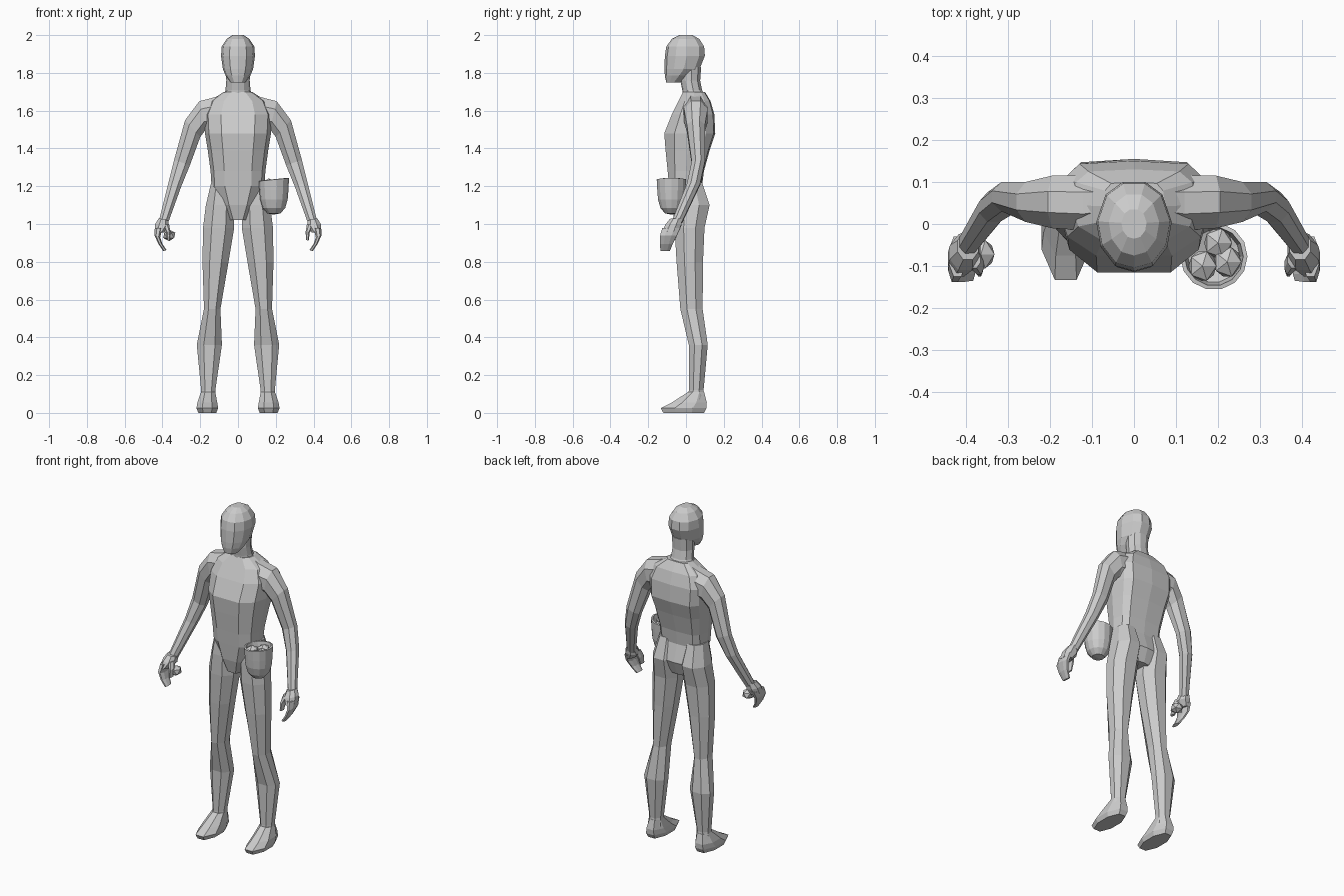
import bpy, bmesh, math
from mathutils import Vector

cube = bpy.data.objects.get("Cube")
if cube:
    bpy.data.objects.remove(cube, do_unlink=True)

grey = bpy.data.materials.new("plain grey")
grey.use_nodes = True
colour = (0.6, 0.6, 0.6, 1)
grey.diffuse_color = colour
grey.node_tree.nodes["Principled BSDF"].inputs["Base Color"].default_value = colour

# Half outlines of the cross-sections, running front to back (across, depth)
TORSO = [(0, 0), (.5, .0), (.88, .2), (1, .5), (.92, .82), (.72, .97), (0, 1)]
HEAD = [(0, 0), (.5, .06), (.88, .27), (1, .55), (.75, .86), (.3, 1)]
LIMB = [(.45, 0), (1, .3), (1, .7), (.45, 1)]


def finish(bm, name):
    bmesh.ops.recalc_face_normals(bm, faces=bm.faces)
    mesh = bpy.data.meshes.new(name)
    bm.to_mesh(mesh)
    bm.free()
    mesh.materials.append(grey)
    obj = bpy.data.objects.new(name, mesh)
    bpy.context.collection.objects.link(obj)
    return obj


def loft(name, half, rings, side=1):
    """Skin rings given as inner x, inner z, outer x, outer z, front y, back y."""
    outline = half + [(-u, v) for u, v in reversed(half) if u > 0]
    bm = bmesh.new()
    loops = []
    for xi, zi, xo, zo, front, back in rings:
        loop = []
        for u, v in outline:
            t = (u + 1) / 2
            loop.append(bm.verts.new((side * (xi + (xo - xi) * t),
                                      front + (back - front) * v,
                                      zi + (zo - zi) * t)))
        loops.append(loop)
    count = len(outline)
    for low, high in zip(loops, loops[1:]):
        for i in range(count):
            j = (i + 1) % count
            bm.faces.new((low[i], low[j], high[j], high[i]))
    bm.faces.new(loops[0])
    bm.faces.new(loops[-1])
    return finish(bm, name)


def centred(rows):
    """Level symmetric rings from height, half width, front y, back y."""
    return [(-w, z, w, z, front, back) for z, w, front, back in rows]


def level(rows):
    """Level rings from height, inner x, outer x, front y, back y."""
    return [(xi, z, xo, z, front, back) for z, xi, xo, front, back in rows]


def stone(name, place, radius):
    bm = bmesh.new()
    bmesh.ops.create_icosphere(bm, subdivisions=1, radius=radius)
    bmesh.ops.scale(bm, vec=(1, 1.1, .85), verts=bm.verts)
    bmesh.ops.translate(bm, vec=Vector(place), verts=bm.verts)
    finish(bm, name)


# Trunk, tapering to the crotch and to the base of the neck
loft("torso", TORSO, centred([
    (1.02, .05, -.06, .085), (1.10, .095, -.08, .115), (1.2, .14, -.09, .085),
    (1.28, .145, -.097, .095), (1.39, .16, -.108, .125), (1.48, .175, -.115, .155),
    (1.58, .18, -.075, .15), (1.65, .15, -.04, .13), (1.70, .075, -.015, .1)]))

# Neck and head
loft("neck", HEAD, centred([
    (1.66, .08, -.015, .11), (1.71, .066, -.02, .085),
    (1.76, .062, -.03, .075), (1.83, .065, -.03, .08)]))
loft("head", HEAD, centred([
    (1.75, .04, -.105, -.03), (1.785, .065, -.112, .025), (1.82, .08, -.114, .072),
    (1.89, .09, -.112, .1), (1.94, .086, -.104, .096), (1.98, .06, -.075, .07),
    (2.0, .03, -.035, .035)]))

# Limbs, built for each side
for label, side in (("left", 1), ("right", -1)):
    loft(label + "_leg", LIMB, level([
        (.07, .118, .2, .01, .1), (.12, .12, .195, .015, .093),
        (.36, .085, .218, .015, .115), (.55, .093, .18, -.03, .088),
        (.8, .05, .188, -.05, .09), (.98, .02, .185, -.06, .098),
        (1.1, .02, .17, -.06, .125), (1.22, .04, .142, -.05, .085)]), side)
    loft(label + "_foot", LIMB, level([
        (0, .115, .21, -.12, .095), (.025, .105, .22, -.133, .108),
        (.055, .11, .215, -.075, .11), (.11, .12, .196, .01, .096)]), side)
    loft(label + "_arm", LIMB, [
        (.06, 1.54, .05, 1.7, .0, .11), (.12, 1.5, .12, 1.672, -.015, .115),
        (.17, 1.5, .205, 1.65, -.01, .115), (.2, 1.46, .28, 1.55, .005, .1),
        (.255, 1.31, .338, 1.34, .03, .1), (.3, 1.2, .368, 1.22, .005, .075),
        (.372, 1.0, .418, 1.02, -.075, -.02)], side)
    # Open hand: palm, curled fingers and thumb
    loft(label + "_palm", LIMB, [
        (.37, 1.02, .42, 1.03, -.085, -.02), (.365, .985, .438, 1.0, -.11, -.025),
        (.39, .955, .442, .96, -.125, -.04)], side)
    loft(label + "_fingers", LIMB, [
        (.4, .98, .44, .98, -.125, -.03), (.412, .93, .442, .94, -.138, -.05),
        (.4, .895, .422, .895, -.138, -.07), (.378, .862, .395, .856, -.135, -.085)], side)
    loft(label + "_thumb", LIMB, [
        (.365, 1.0, .4, .99, -.105, -.06), (.358, .96, .38, .955, -.12, -.075),
        (.36, .915, .374, .912, -.125, -.09)], side)

# Hip pouch: a round bowl spun from its wall profile
wall = [(0, 1.05), (.035, 1.056), (.06, 1.085), (.073, 1.13), (.077, 1.18),
        (.08, 1.235), (.07, 1.237), (.062, 1.18), (0, 1.16)]
bm = bmesh.new()
points = [bm.verts.new((r, 0, z)) for r, z in wall]
edges = [bm.edges.new(pair) for pair in zip(points, points[1:])]
bmesh.ops.spin(bm, geom=points + edges, cent=(0, 0, 0), axis=(0, 0, 1),
               angle=math.tau, steps=14, use_duplicate=False)
bmesh.ops.remove_doubles(bm, verts=bm.verts, dist=.0005)
for v in bm.verts:
    v.co.z += v.co.x * .1 * (v.co.z > 1.2)
bmesh.ops.translate(bm, vec=(.19, -.077, 0), verts=bm.verts)
finish(bm, "hip_pouch")

# Stones in the pouch and one in the right hand
for i, place in enumerate([(.2, -.045, 1.205), (.163, -.1, 1.21), (.222, -.09, 1.205)]):
    stone("pouch_stone_" + str(i + 1), place, .037)
stone("held_stone", (-.364, -.072, .94), .036)
